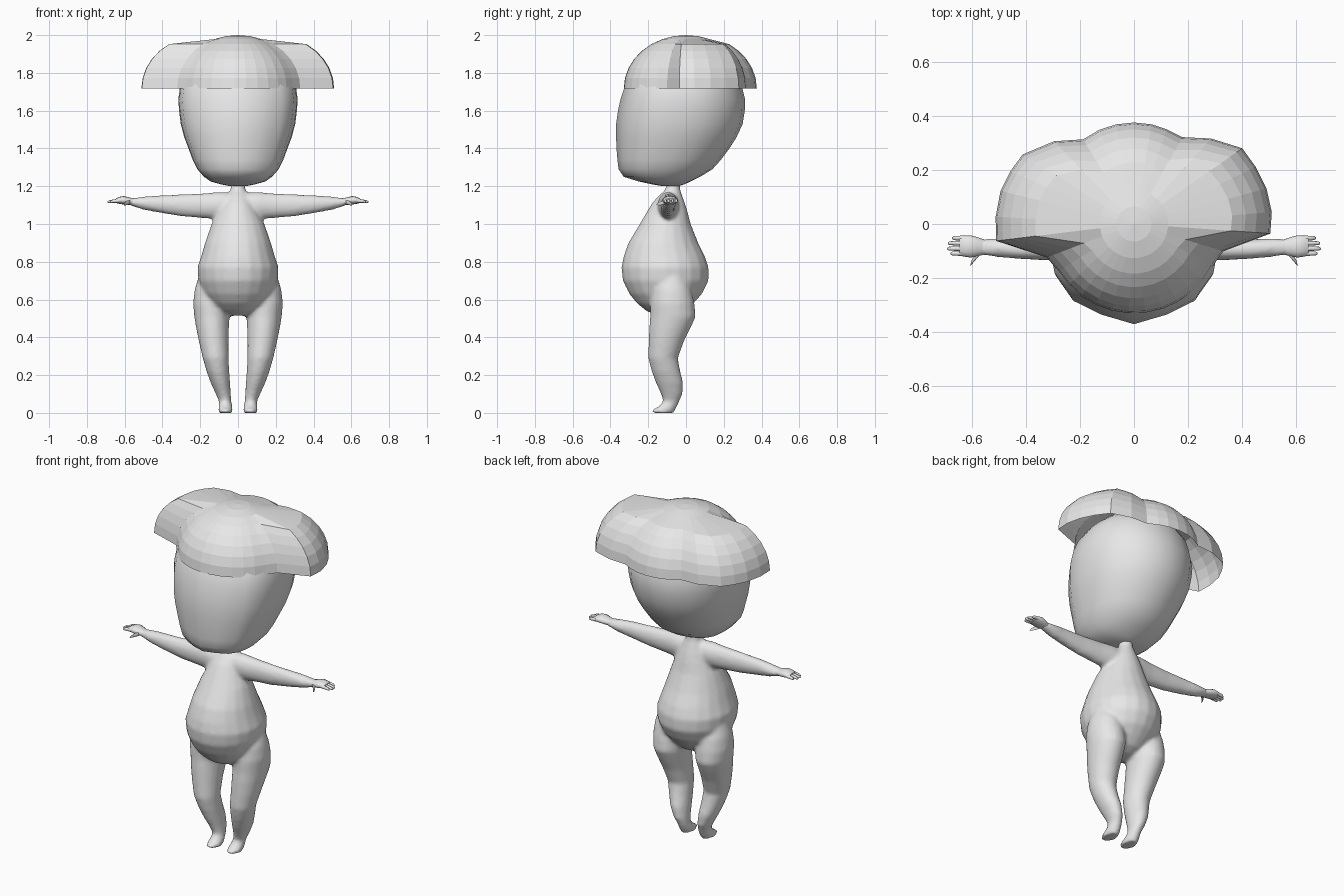
import bpy, bmesh, math
from mathutils import Vector

grey = bpy.data.materials.new("light grey")
grey.diffuse_color = (0.8, 0.8, 0.8, 1)


def finish(name, bm, smooth=None, recalc=True):
    if recalc:
        bmesh.ops.recalc_face_normals(bm, faces=bm.faces[:])
    me = bpy.data.meshes.new(name)
    bm.to_mesh(me)
    bm.free()
    me.materials.append(grey)
    ob = bpy.data.objects.new(name, me)
    bpy.context.collection.objects.link(ob)
    if smooth:
        bpy.ops.object.select_all(action='DESELECT')
        ob.select_set(True)
        bpy.context.view_layer.objects.active = ob
        bpy.ops.object.shade_smooth_by_angle(angle=math.radians(smooth))
    return ob


def skin(bm, rings):
    """Closed tube through equal-length rings of points."""
    rows = [[bm.verts.new(p) for p in r] for r in rings]
    n = len(rows[0])
    for a, b in zip(rows, rows[1:]):
        for i in range(n):
            bm.faces.new((a[i], a[(i + 1) % n], b[(i + 1) % n], b[i]))
    bm.faces.new(rows[0][::-1])
    bm.faces.new(rows[-1])


def circle(n):
    return [(math.cos(2 * math.pi * i / n), math.sin(2 * math.pi * i / n)) for i in range(n)]


def upright(bm, rows, side=1, n=20):
    """rows: z, x low, x high, y front, y back"""
    skin(bm, [[Vector((side * ((x0 + x1) / 2 + c * (x1 - x0) / 2),
                       (y0 + y1) / 2 + s * (y1 - y0) / 2, z)) for c, s in circle(n)]
              for z, x0, x1, y0, y1 in rows])


def sideways(bm, rows, side=1, n=16):
    """rows: x, y front, y back, z low, z high"""
    skin(bm, [[Vector((side * x, (y0 + y1) / 2 + c * (y1 - y0) / 2,
                       (z0 + z1) / 2 + s * (z1 - z0) / 2)) for c, s in circle(n)]
              for x, y0, y1, z0, z1 in rows])


# body: torso, legs and arms fused into one smooth skin
torso = [(0.515, .05, -.15, -.05), (0.54, .11, -.21, .0), (0.58, .15, -.26, .04),
         (0.63, .185, -.3, .085), (0.7, .21, -.335, .12), (0.77, .215, -.342, .12),
         (0.83, .195, -.33, .1), (0.9, .175, -.305, .065), (1.0, .14, -.245, .025),
         (1.06, .11, -.21, .01), (1.11, .085, -.18, -.005), (1.15, .062, -.145, -.02),
         (1.18, .04, -.11, -.03), (1.215, .036, -.105, -.032)]
leg = [(0.0, .03, .102, -.175, -.065), (0.014, .027, .105, -.185, -.058),
       (0.03, .03, .103, -.15, -.05), (0.06, .035, .1, -.12, -.035),
       (0.1, .038, .118, -.133, -.018), (0.16, .042, .145, -.16, -.015),
       (0.22, .046, .167, -.182, -.03), (0.29, .05, .187, -.2, -.043),
       (0.38, .05, .208, -.198, -.01), (0.45, .048, .222, -.195, .025),
       (0.51, .045, .232, -.19, .052), (0.58, .04, .238, -.19, .045),
       (0.65, .05, .23, -.18, .03), (0.72, .07, .21, -.15, .0)]
arm = [(0.0, -.15, -.035, 1.03, 1.165), (0.1, -.15, -.04, 1.025, 1.17),
       (0.18, -.14, -.05, 1.03, 1.163), (0.3, -.135, -.056, 1.04, 1.157),
       (0.42, -.13, -.056, 1.06, 1.152), (0.5, -.123, -.053, 1.075, 1.145),
       (0.56, -.116, -.055, 1.095, 1.137), (0.575, -.116, -.052, 1.1, 1.138)]
bm = bmesh.new()
upright(bm, [(z, -w, w, f, b) for z, w, f, b in torso])
for side in (1, -1):
    upright(bm, leg, side)
    sideways(bm, arm, side)
body = finish("body", bm)
remesh = body.modifiers.new("fuse", 'REMESH')
remesh.mode = 'VOXEL'
remesh.voxel_size = 0.011
remesh.use_smooth_shade = True
relax = body.modifiers.new("relax", 'SMOOTH')
relax.factor = 0.5
relax.iterations = 5

# hands: palm, four fingers and a thumb
palm = [(0.555, -.113, -.057, 1.1, 1.135), (0.58, -.12, -.048, 1.1, 1.142),
        (0.605, -.124, -.042, 1.103, 1.148), (0.63, -.12, -.043, 1.107, 1.143),
        (0.645, -.116, -.046, 1.111, 1.135)]
fingers = [(-.052, .672), (-.071, .688), (-.091, .69), (-.109, .678)]
for side, label in ((1, "left"), (-1, "right")):
    bm = bmesh.new()
    sideways(bm, palm, side, 12)
    for y, tip in fingers:
        sideways(bm, [(.63, y - .009, y + .009, 1.112, 1.134),
                      (.66, y - .008, y + .008, 1.112, 1.13),
                      (tip - .006, y - .007, y + .007, 1.111, 1.125),
                      (tip, y - .003, y + .003, 1.114, 1.121)], side, 8)
    sideways(bm, [(.572, -.118, -.095, 1.105, 1.13), (.588, -.136, -.114, 1.1, 1.122),
                  (.6, -.15, -.134, 1.098, 1.114), (.604, -.156, -.149, 1.1, 1.108)], side, 8)
    finish(label + "_hand", bm, 60)

# head: rounded back, flatter face with a soft centre ridge
half = [(1, 0), (.985, .25), (.93, .52), (.74, .757), (.4, .9), (0, 1)]
section = ([(x, -y) for x, y in half] + [(-x, -y) for x, y in half[-2::-1]]
           + [(-math.cos(i * math.pi / 10), math.sin(i * math.pi / 10)) for i in range(1, 10)])
# z, half width, y front, y back
head = [(1.2, .04, -.12, -.04), (1.21, .09, -.18, -.01), (1.225, .145, -.25, .025),
        (1.25, .18, -.33, .075), (1.29, .215, -.357, .14), (1.34, .24, -.363, .185),
        (1.4, .262, -.368, .23), (1.46, .285, -.37, .268), (1.53, .303, -.37, .3),
        (1.6, .312, -.36, .311), (1.66, .316, -.347, .313), (1.72, .308, -.327, .298),
        (1.78, .29, -.295, .28), (1.84, .25, -.25, .24), (1.9, .18, -.18, .17),
        (1.94, .09, -.09, .09)]
bm = bmesh.new()
rings = []
for z, w, f, b in head:
    mid = (f + b) / 2 + .02 * min(1, w / .3)
    rings.append([Vector((x * w, mid + y * (mid - f if y < 0 else b - mid), z))
                  for x, y in section])
skin(bm, rings)
finish("head", bm, 60)

# hair: open faceted cap whose sides and back are pulled outward
rim = [(-17, .345), (-4, .505), (5, .511), (15, .507), (25, .497), (35, .488), (48, .425),
       (61, .367), (71, .37), (80, .374), (90, .375), (100, .374), (110, .371),
       (121, .365), (134, .425), (148, .485), (157, .497), (166, .508), (177, .512),
       (187, .513), (201, .345)]
rim += [(201 + 142 * i / 13, .33) for i in range(1, 13)]
bm = bmesh.new()
top = bm.verts.new((0, 0, 2))
rows = []
for k in range(1, 9):
    t = k * math.pi / 16
    row = []
    for deg, reach in rim:
        r = .33 * math.sin(t) + (reach - .33 if k >= 3 else 0)
        a = math.radians(deg)
        row.append(bm.verts.new((r * math.cos(a), r * math.sin(a), 1.717 + .283 * math.cos(t))))
    rows.append(row)
n = len(rim)
for i in range(n):
    j = (i + 1) % n
    bm.faces.new((top, rows[0][i], rows[0][j]))
    for a, b in zip(rows, rows[1:]):
        bm.faces.new((a[i], b[i], b[j], a[j]))
finish("hair", bm, recalc=False)
